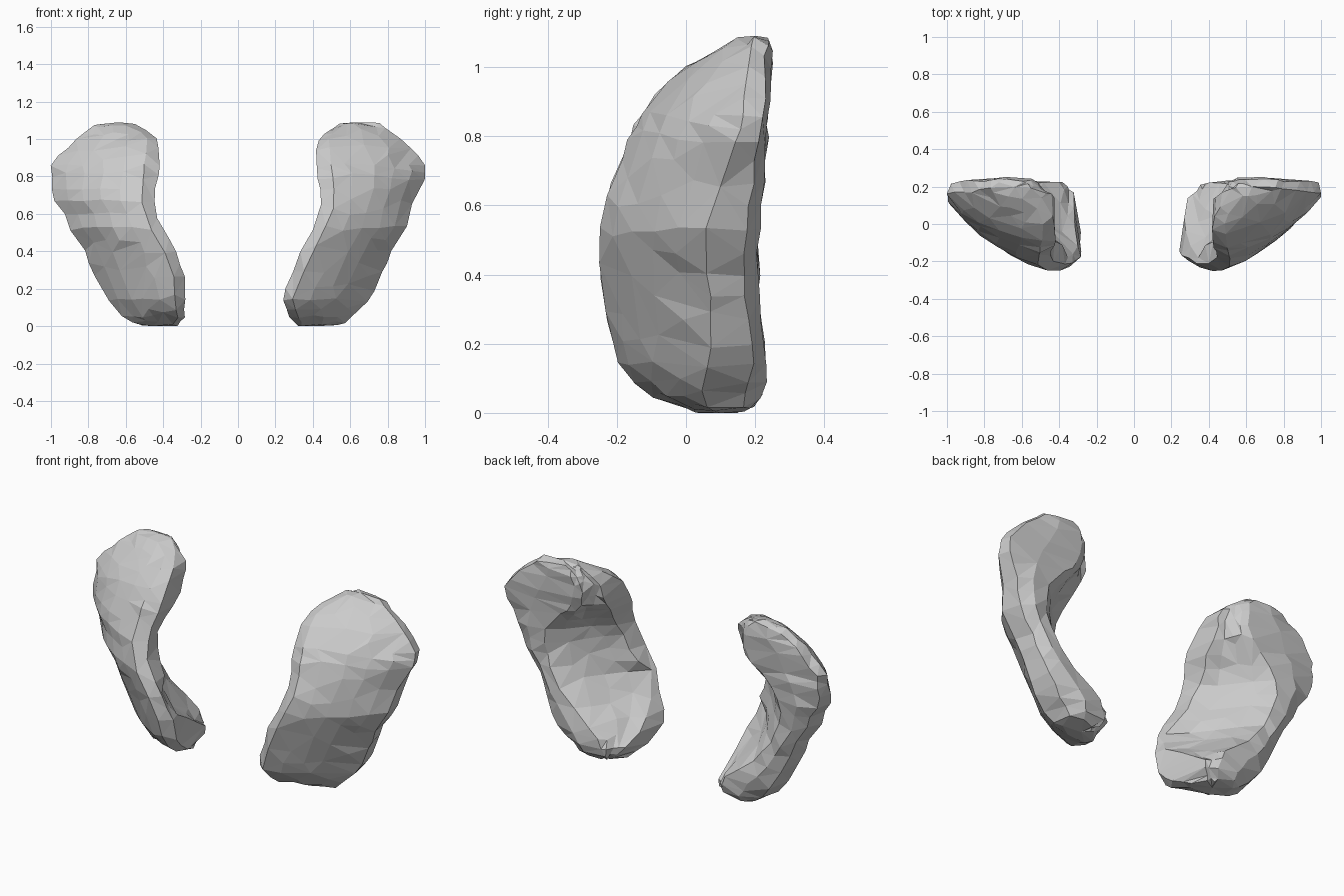
import bpy, bmesh, random
from mathutils import Vector

if "Cube" in bpy.data.objects:
    bpy.data.objects.remove(bpy.data.objects["Cube"])

# Horizontal slices of one curved pad: height, inner x, outer x, front y,
# outer-edge y, back y, and the diagonal (x - y) of the hollow inner face
SLICES = [
    (0.005, .32, .54, .02, .08, .17, .24),
    (0.05, .28, .61, -.09, .05, .215, .16),
    (0.14, .24, .69, -.195, .06, .235, .17),
    (0.27, .285, .765, -.225, .07, .215, .35),
    (0.40, .335, .82, -.25, .06, .21, .46),
    (0.53, .41, .90, -.25, .06, .21, .52),
    (0.67, .45, .94, -.215, .10, .225, .51),
    (0.79, .43, 1.0, -.165, .14, .235, .40),
    (0.86, .42, 1.0, -.13, .16, .24, .32),
    (0.96, .42, .91, -.05, .17, .25, .29),
    (1.03, .46, .83, .05, .18, .25, .30),
    (1.08, .55, .75, .15, .20, .24, .36),
]


def smooth_slices():
    """Slices with Catmull-Rom midpoints added."""
    out = []
    for i in range(len(SLICES) - 1):
        p = [SLICES[min(max(i + d, 0), len(SLICES) - 1)] for d in (-1, 0, 1, 2)]
        out.append(p[1])
        out.append(tuple((-a + 9 * b + 9 * c - d) / 16 for a, b, c, d in zip(*p)))
    return out + [SLICES[-1]]


def section(z, xi, xo, yf, yo, yb, m):
    """Closed wedge outline: inner lip, bulged front, outer rim, hollow back."""
    lip = .012 + .035 * max(0, 1 - z / .35)
    cut = .07 if .1 < z < .45 else 0  # the toe is trimmed behind the lip
    size = (xo - xi) / .5
    nose = Vector((xi + .13 * (xo - xi), yf))
    rim = Vector((xo, yo))
    pts = [Vector((xi + lip, max(xi + lip - m - cut, yf + .07))),
           Vector((xi, yf + .045)), nose]
    for t in (.2, .4, .6, .8):
        b = .17 * t * (1 - t) * size
        pts.append(nose.lerp(rim, t) + Vector((.55 * b, -.8 * b)))
    pts.append(rim)
    back = Vector((min(yb + m, xo - .12 * size), yb - .008))
    pts.append(Vector((xo - .02, yo + .75 * (yb - yo))))
    pts.append(Vector(((xo + back.x) / 2, yb)))
    pts.append(back)
    for t in (.25, .5, .75):
        b = (-.004, .004, .008)[int(t * 4) - 1] * size
        pts.append(back.lerp(pts[0], t) + Vector((b, -b)))
    return pts


def pad(name, side, seed):
    rng = random.Random(seed)
    bm = bmesh.new()
    rings = []
    for z, xi, xo, *dims in smooth_slices():
        if side < 0:  # the left pad flares lower and has a blunter toe
            xo = min(1, xo + (.04 if .62 < z < .75 else 0))
            xi = max(xi, .285)
        ring = []
        for x, y in section(z, xi, xo, *dims):
            j = [rng.uniform(-.007, .007) for _ in range(3)]
            ring.append(bm.verts.new((side * min(x + j[0], 1.0),
                                      min(max(y + j[1], -.25), .25),
                                      max(z + j[2], 0))))
        rings.append(ring)
    n = len(rings[0])
    for a, b in zip(rings, rings[1:]):
        for i in range(n):
            k = (i + 1) % n
            bm.faces.new((a[i], a[k], b[k], b[i]))
    # rounded end caps
    for ring, z in ((rings[0], 0), (rings[-1], 1.09)):
        c = sum((v.co for v in ring), Vector()) / n
        tip = bm.verts.new((c.x, c.y, z))
        for i in range(n):
            bm.faces.new((ring[i], ring[(i + 1) % n], tip))
    bmesh.ops.triangulate(bm, faces=bm.faces[:], quad_method='SHORT_EDGE')
    bmesh.ops.recalc_face_normals(bm, faces=bm.faces[:])
    mesh = bpy.data.meshes.new(name)
    bm.to_mesh(mesh)
    bm.free()
    obj = bpy.data.objects.new(name, mesh)
    bpy.context.collection.objects.link(obj)
    # irregular chipped facets
    obj.modifiers.new("facets", 'DECIMATE').ratio = .7
    return obj


# Two mirrored faceted pads
pad("right_pad", 1, 3)
pad("left_pad", -1, 8)
